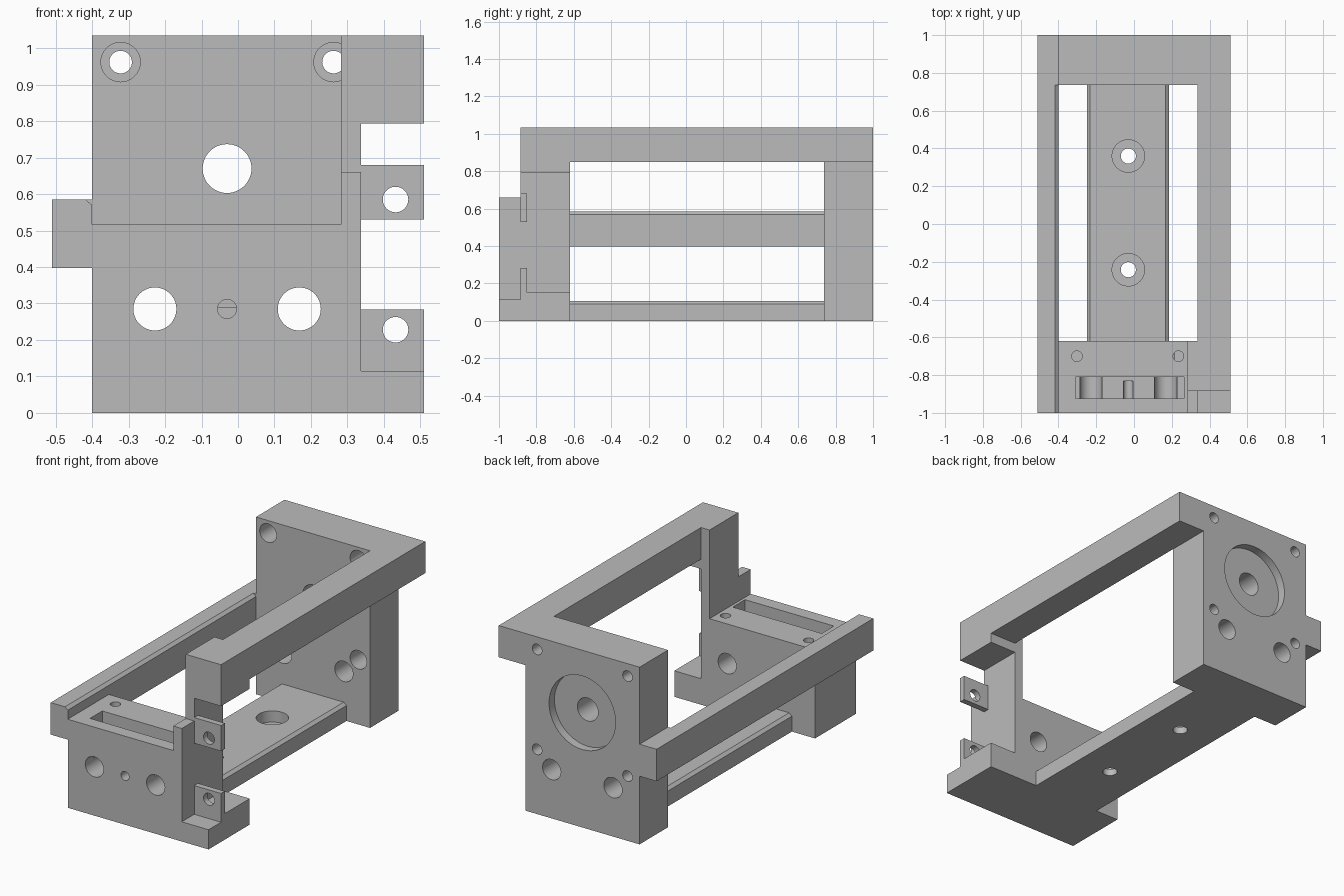
import bpy, bmesh
from mathutils import Matrix, Vector

cube = bpy.data.objects.get("Cube")
if cube:
    bpy.data.objects.remove(cube, do_unlink=True)

grey = bpy.data.materials.new("plain grey")
grey.use_nodes = True
colour = (0.5, 0.5, 0.5, 1)
grey.diffuse_color = colour
grey.node_tree.nodes["Principled BSDF"].inputs["Base Color"].default_value = colour


def finish(name, bm):
    bmesh.ops.recalc_face_normals(bm, faces=bm.faces)
    mesh = bpy.data.meshes.new(name)
    bm.to_mesh(mesh)
    bm.free()
    mesh.materials.append(grey)
    obj = bpy.data.objects.new(name, mesh)
    bpy.context.collection.objects.link(obj)
    return obj


def prism(name, profile, axis, start, end):
    """Extrude a profile along x (points are y, z) or along y (points are x, z)."""
    bm = bmesh.new()
    place = (lambda a, b: (start, a, b)) if axis == "x" else (lambda a, b: (a, start, b))
    face = bm.faces.new([bm.verts.new(place(a, b)) for a, b in profile])
    moved = bmesh.ops.extrude_face_region(bm, geom=[face])["geom"]
    shift = Vector((end - start, 0, 0) if axis == "x" else (0, end - start, 0))
    bmesh.ops.translate(bm, vec=shift, verts=[v for v in moved if isinstance(v, bmesh.types.BMVert)])
    return finish(name, bm)


def box(name, x, y, z):
    corners = [(x[0], z[0]), (x[1], z[0]), (x[1], z[1]), (x[0], z[1])]
    return prism(name, corners, "y", y[0], y[1])


def cylinder(axis, a, b, radius, start, end):
    """Cutter along y at (x, z) or along z at (x, y)."""
    bm = bmesh.new()
    middle = (start + end) / 2
    if axis == "y":
        matrix = Matrix.Translation((a, middle, b)) @ Matrix.Rotation(1.5707963, 4, "X")
    else:
        matrix = Matrix.Translation((a, b, middle))
    bmesh.ops.create_cone(bm, cap_ends=True, segments=48, radius1=radius, radius2=radius,
                          depth=end - start, matrix=matrix)
    return finish("hole_cutter", bm)


def cut(obj, cutters):
    bpy.context.view_layer.objects.active = obj
    for cutter in cutters:
        cutter.hide_render = True
        mod = obj.modifiers.new("cut", "BOOLEAN")
        mod.operation = "DIFFERENCE"
        mod.solver = "EXACT"
        mod.object = cutter
        bpy.ops.object.modifier_apply(modifier=mod.name)
        bpy.data.objects.remove(cutter, do_unlink=True)
    bpy.ops.object.select_all(action="DESELECT")
    obj.select_set(True)
    bpy.ops.object.shade_smooth_by_angle()


CENTRE = -0.03            # common axis of the bores
ROD_X = (-0.228, 0.168)   # guide rod bores
ROD_Z = 0.285
LEFT, INNER, OUTER = -0.4, 0.337, 0.51
FRONT_IN, BACK_IN, TOP = -0.62, 0.737, 1.035

# Back block with motor recess, screw holes and rod bores
back_block = box("back_block", (LEFT, INNER), (BACK_IN, 1), (0, TOP))
holes = [cylinder("y", CENTRE, 0.67, 0.215, 0.95, 1.1),
         cylinder("y", CENTRE, 0.67, 0.067, 0.6, 1.1)]
holes += [cylinder("y", x, ROD_Z, 0.059, 0.6, 1.1) for x in ROD_X]
for x in (CENTRE - 0.292, CENTRE + 0.292):
    for z in (0.378, 0.962):
        holes.append(cylinder("y", x, z, 0.031, 0.6, 1.1))
        holes.append(cylinder("y", x, z, 0.054, 0.6, BACK_IN + 0.15))
cut(back_block, holes)

# Front block with rod bores, blind centre bore, top slot and pin holes
front_block = box("front_block", (LEFT, INNER), (-1, FRONT_IN), (0, 0.517))
holes = [cylinder("y", x, ROD_Z, 0.059, -1.1, -0.5) for x in ROD_X]
holes.append(cylinder("y", CENTRE, ROD_Z, 0.026, -1.1, -0.83))
holes.append(box("slot_cutter", (-0.31, 0.265), (-0.923, -0.81), (0.29, 0.7)))
holes += [cylinder("z", x, -0.7, 0.028, 0.32, 0.7) for x in (CENTRE - 0.272, CENTRE + 0.265)]
cut(front_block, holes)

# Base plate with chamfered top edges and counterbored holes
base_plate = prism("base_plate", [(-0.25, 0), (0.185, 0), (0.185, 0.09), (0.167, 0.105),
                                  (-0.232, 0.105), (-0.25, 0.09)], "y", FRONT_IN, BACK_IN)
holes = []
for y in (-0.242, 0.36):
    holes += [cylinder("z", CENTRE, y, 0.04, -0.1, 0.3),
              cylinder("z", CENTRE, y, 0.086, 0.04, 0.3)]
cut(base_plate, holes)

# Side rail with chamfered inner edge, and its plain rear end
prism("side_rail", [(-0.51, 0.398), (LEFT, 0.398), (LEFT, 0.57), (-0.418, 0.585), (-0.51, 0.585)],
      "y", -1, BACK_IN)
box("side_rail_end", (-0.51, LEFT), (BACK_IN, 1), (0.398, 0.585))

# Top rail and the head that carries its front end
box("top_rail", (INNER, OUTER), (FRONT_IN, 1), (0.85, TOP))
box("post_head", (0.282, OUTER), (-0.885, FRONT_IN), (0.793, TOP))

# Stepped post on the front block
prism("front_post", [(-1, 0.517), (FRONT_IN, 0.517), (FRONT_IN, 0.793), (-0.885, 0.793),
                     (-0.885, 0.66), (-1, 0.66)], "x", 0.282, INNER)

# Foot with upright lower tab
foot = prism("foot", [(-1, 0), (FRONT_IN, 0), (FRONT_IN, 0.152), (-0.85, 0.152), (-0.85, 0.283),
                      (-0.885, 0.283), (-0.885, 0.115), (-1, 0.115)], "x", INNER, OUTER)
cut(foot, [cylinder("y", 0.432, 0.228, 0.035, -0.95, -0.8)])

# Upper tab
upper_tab = box("upper_tab", (INNER, OUTER), (-0.885, -0.85), (0.53, 0.68))
cut(upper_tab, [cylinder("y", 0.432, 0.585, 0.035, -0.95, -0.8)])
